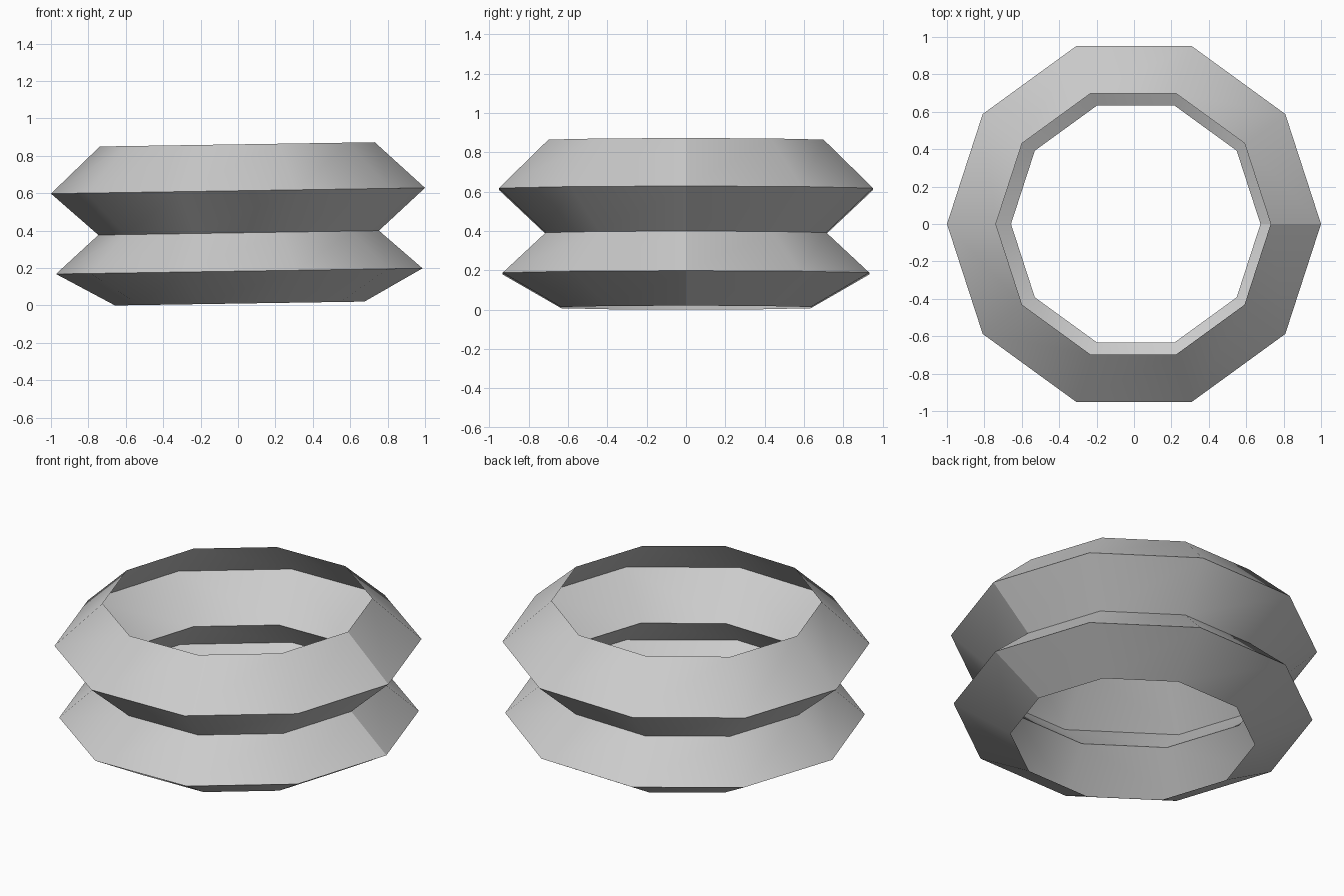
import bpy
import bmesh
import math
from mathutils import Matrix

cube = bpy.data.objects.get("Cube")
if cube:
    bpy.data.objects.remove(cube, do_unlink=True)

SIDES = 10
TILT = 0.0155
# Profile of the pleated sheet, bottom to top: radius, height
PROFILE = [(0.667, 0.012), (0.98, 0.185), (0.75, 0.39), (1.0, 0.615), (0.735, 0.863)]

# Plain grey
grey = bpy.data.materials.new("plain grey")
grey.use_nodes = True
colour = (0.6, 0.6, 0.6, 1)
grey.diffuse_color = colour
grey.node_tree.nodes["Principled BSDF"].inputs["Base Color"].default_value = colour

# Open pleated ring: ten-sided rings joined by single-sheet walls
bm = bmesh.new()
rings = []
for radius, height in PROFILE:
    angles = [math.tau * i / SIDES for i in range(SIDES)]
    rings.append([bm.verts.new((radius * math.cos(a), radius * math.sin(a), height)) for a in angles])
for low, high in zip(rings, rings[1:]):
    for i in range(SIDES):
        j = (i + 1) % SIDES
        bm.faces.new((low[i], low[j], high[j], high[i]))
    # Hard seam on the left side
    bm.edges.get((low[0], high[0])).smooth = False

# Hard pleat folds
for ring in rings:
    for i in range(SIDES):
        bm.edges.get((ring[i], ring[(i + 1) % SIDES])).smooth = False
for face in bm.faces:
    face.smooth = True

# Slight lean, keeping the widest fold centred
pivot = Matrix.Translation((0, 0, 0.615))
lean = pivot @ Matrix.Rotation(-TILT, 4, "Y") @ pivot.inverted()
bm.transform(lean)
lowest = min(v.co.z for v in bm.verts)
bm.transform(Matrix.Translation((0, 0, -lowest)))

mesh = bpy.data.meshes.new("pleated_ring")
bm.to_mesh(mesh)
bm.free()
mesh.materials.append(grey)
ring_object = bpy.data.objects.new("pleated_ring", mesh)
bpy.context.collection.objects.link(ring_object)
